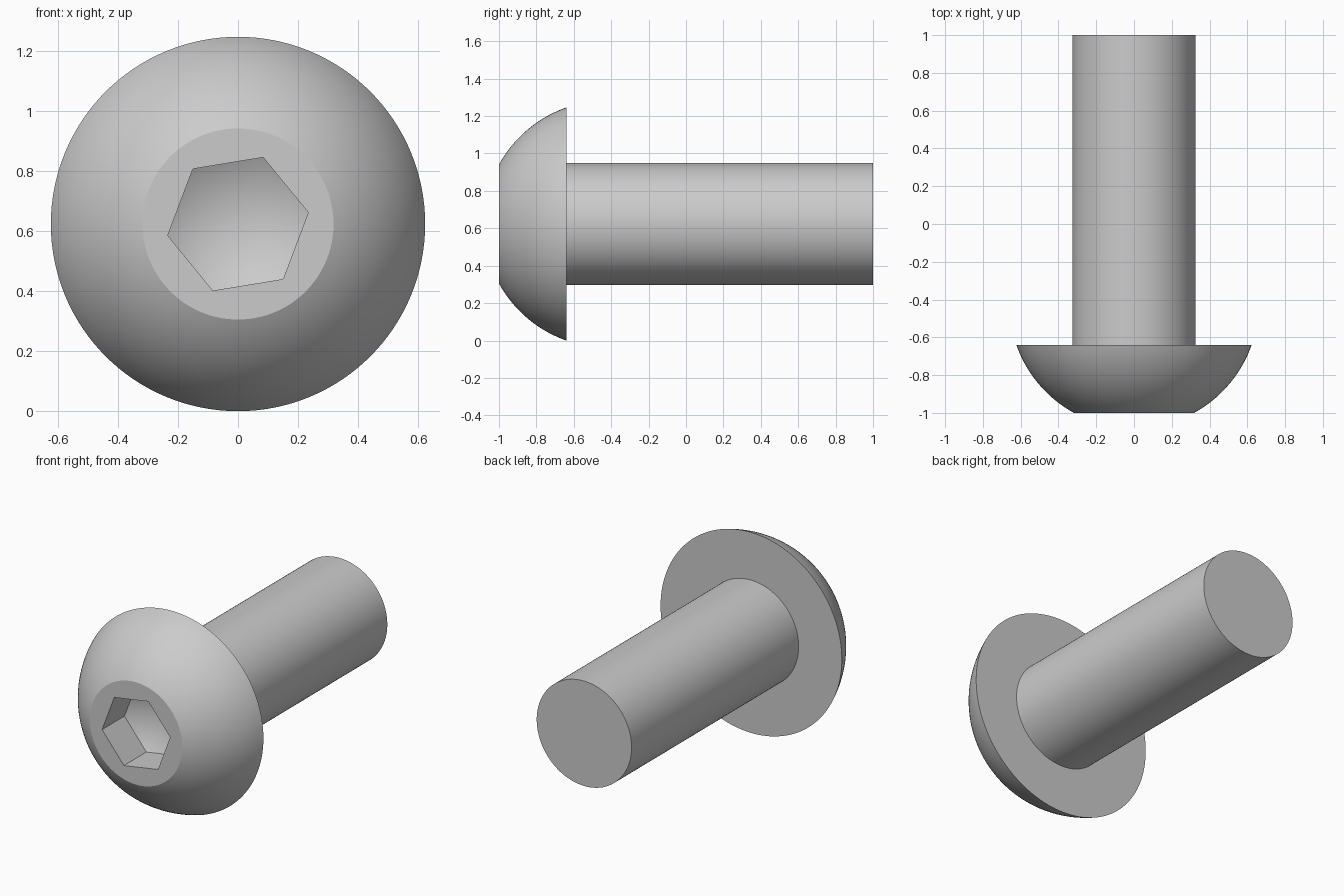
import bpy, bmesh, math

if "Cube" in bpy.data.objects:
    bpy.data.objects.remove(bpy.data.objects["Cube"], do_unlink=True)

SEGMENTS = 128
AXIS_Z = 0.623
FRONT, SEAT, BACK = -1.0, -0.64, 1.0
HEAD_R, FLAT_R, SHAFT_R = 0.623, 0.318, 0.326
SOCKET_R, SOCKET_DEPTH, SOCKET_TURN = 0.237, 0.22, math.radians(9.3)

steel = bpy.data.materials.new("grey steel")
steel.use_nodes = True
grey = (0.6, 0.6, 0.6, 1)
steel.diffuse_color = grey
steel.node_tree.nodes["Principled BSDF"].inputs["Base Color"].default_value = grey


def ring(bm, radius, y, count=SEGMENTS, turn=0.0):
    """Loop of vertices around the screw axis."""
    angles = [turn + math.tau * i / count for i in range(count)]
    return [bm.verts.new((radius * math.cos(a), y, AXIS_Z + radius * math.sin(a)))
            for a in angles]


def skin(bm, a, b, smooth):
    """Quads between two loops of equal count."""
    for i in range(len(a)):
        j = (i + 1) % len(a)
        bm.faces.new((a[i], a[j], b[j], b[i])).smooth = smooth


def loop_edges(bm, loop):
    return [bm.edges.get((loop[i - 1], loop[i])) for i in range(len(loop))]


def finish(bm, name):
    bmesh.ops.recalc_face_normals(bm, faces=bm.faces[:])
    for e in bm.edges:
        e.smooth = e.calc_face_angle(0) < math.radians(35)
    mesh = bpy.data.meshes.new(name)
    bm.to_mesh(mesh)
    bm.free()
    mesh.materials.append(steel)
    obj = bpy.data.objects.new(name, mesh)
    bpy.context.collection.objects.link(obj)


# Domed head: a spherical zone whose centre lies on the axis
bm = bmesh.new()
height = SEAT - FRONT
offset = (HEAD_R**2 - FLAT_R**2 - height**2) / (2 * height)
sphere_r = math.hypot(HEAD_R, offset)
start, end = math.asin(FLAT_R / sphere_r), math.atan2(HEAD_R, offset)
STEPS = 20
dome = []
for i in range(STEPS + 1):
    t = start + (end - start) * i / STEPS
    dome.append(ring(bm, sphere_r * math.sin(t), SEAT + offset - sphere_r * math.cos(t)))
for a, b in zip(dome, dome[1:]):
    skin(bm, a, b, True)
bm.faces.new(dome[-1]).smooth = False

# Hexagonal socket with a drilled conical floor
mouth = ring(bm, SOCKET_R, FRONT, 6, SOCKET_TURN)
floor = ring(bm, SOCKET_R, FRONT + SOCKET_DEPTH, 6, SOCKET_TURN)
skin(bm, mouth, floor, False)
tip_y = FRONT + SOCKET_DEPTH + SOCKET_R * math.tan(math.radians(30))
tip = bm.verts.new((0, tip_y, AXIS_Z))
for i in range(6):
    bm.faces.new((floor[i - 1], floor[i], tip)).smooth = True

# Flat land between the dome and the socket
land = bmesh.ops.triangle_fill(
    bm, use_beauty=True, use_dissolve=False, normal=(0, -1, 0),
    edges=loop_edges(bm, dome[0]) + loop_edges(bm, mouth))
for f in land["geom"]:
    if isinstance(f, bmesh.types.BMFace):
        f.smooth = False
finish(bm, "button_head")

# Plain round shank
bm = bmesh.new()
near, far = ring(bm, SHAFT_R, SEAT), ring(bm, SHAFT_R, BACK)
skin(bm, near, far, True)
for cap in (near, far):
    bm.faces.new(cap).smooth = False
finish(bm, "shank")
